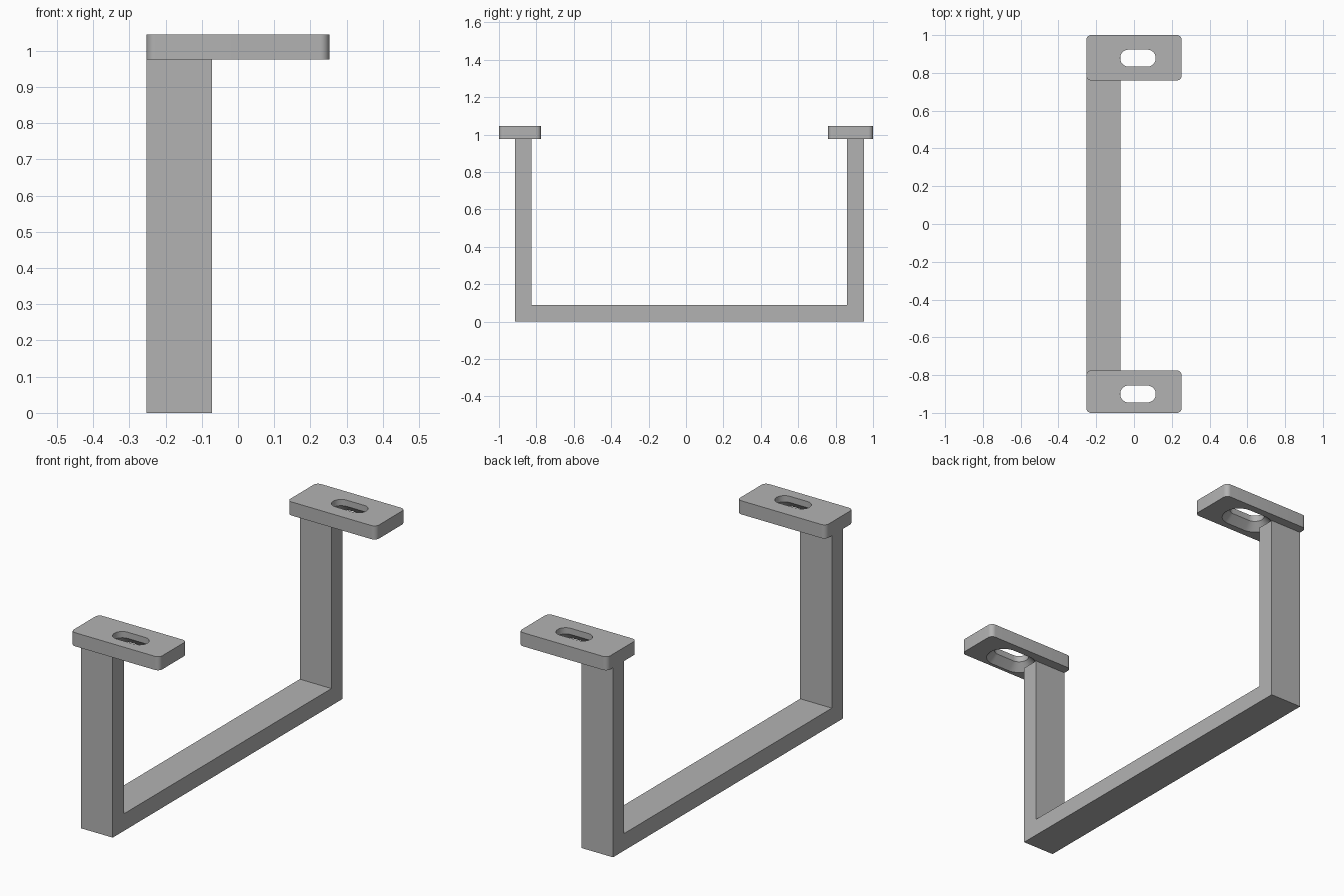
import bpy, bmesh, math

cube = bpy.data.objects.get("Cube")
if cube:
    bpy.data.objects.remove(cube, do_unlink=True)

grey = bpy.data.materials.new("plain grey")
grey.use_nodes = True
colour = (0.45, 0.45, 0.45, 1)
grey.diffuse_color = colour
grey.node_tree.nodes["Principled BSDF"].inputs["Base Color"].default_value = colour

X0, X1 = -0.252, 0.252           # plate ends
Z_PLATE, Z_TOP = 0.975, 1.045    # plate underside and top
STEPS = 10                       # segments per rounded corner


def finish(bm, name, smooth=False):
    bmesh.ops.remove_doubles(bm, verts=bm.verts, dist=1e-5)
    bmesh.ops.recalc_face_normals(bm, faces=bm.faces)
    mesh = bpy.data.meshes.new(name)
    bm.to_mesh(mesh)
    bm.free()
    mesh.materials.append(grey)
    obj = bpy.data.objects.new(name, mesh)
    bpy.context.collection.objects.link(obj)
    if smooth:
        bpy.ops.object.select_all(action="DESELECT")
        obj.select_set(True)
        bpy.context.view_layer.objects.active = obj
        bpy.ops.object.shade_smooth_by_angle(angle=math.radians(30))
    return obj


def rounded_ring(bm, cx, cy, half_x, half_y, radius, z):
    """Rounded rectangle as a closed ring of vertices."""
    ring = []
    for corner, (sx, sy) in enumerate(((1, 1), (-1, 1), (-1, -1), (1, -1))):
        for i in range(STEPS + 1):
            a = math.pi / 2 * (corner + i / STEPS)
            ring.append(bm.verts.new((
                cx + sx * (half_x - radius) + radius * math.cos(a),
                cy + sy * (half_y - radius) + radius * math.sin(a), z)))
    return ring


def mounting_plate(name, y0, y1, slot_y):
    """Round-cornered plate with a long slot, countersunk from below."""
    bm = bmesh.new()
    cy, hy = (y0 + y1) / 2, (y1 - y0) / 2
    slot_x, half_len, r, flare = 0.021, 0.094, 0.045, 0.038

    def outline(z):
        return rounded_ring(bm, (X0 + X1) / 2, cy, (X1 - X0) / 2, hy, 0.025, z)

    def slot(grow, z):
        return rounded_ring(bm, slot_x, slot_y, half_len + grow, r + grow,
                            r + grow - 0.0005, z)

    rings = [outline(Z_TOP), outline(Z_PLATE), slot(flare, Z_PLATE),
             slot(0, Z_PLATE + flare), slot(0, Z_TOP)]
    n = len(rings[0])
    for a, b in zip(rings, rings[1:] + rings[:1]):
        for i in range(n):
            j = (i + 1) % n
            bm.faces.new((a[i], a[j], b[j], b[i]))
    return finish(bm, name, smooth=True)


def u_frame():
    """U-shaped flat bar: profile in the side plane, extruded across x."""
    bm = bmesh.new()
    profile = [(-0.915, 0), (0.953, 0), (0.953, Z_PLATE), (0.862, Z_PLATE),
               (0.862, 0.088), (-0.825, 0.088), (-0.825, Z_PLATE),
               (-0.915, Z_PLATE)]
    face = bm.faces.new([bm.verts.new((X0, y, z)) for y, z in profile])
    side = bmesh.ops.extrude_face_region(bm, geom=[face])["geom"]
    verts = [v for v in side if isinstance(v, bmesh.types.BMVert)]
    bmesh.ops.translate(bm, verts=verts, vec=(0.18, 0, 0))
    return finish(bm, "u_frame")


u_frame()
mounting_plate("front_plate", -1.0, -0.775, -0.9)
mounting_plate("back_plate", 0.76, 1.0, 0.878)
